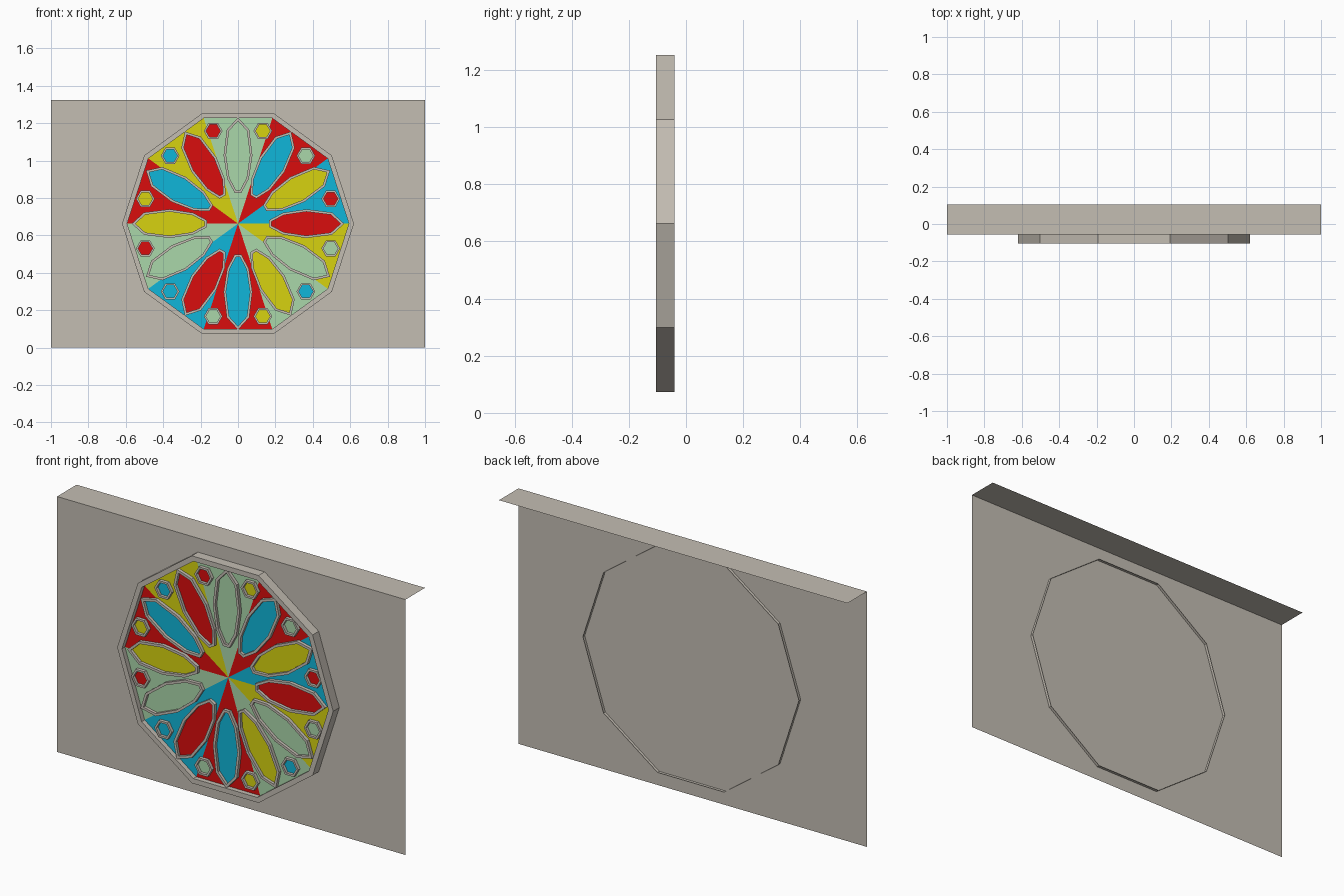
import bpy
import math
from mathutils import Vector

if "Cube" in bpy.data.objects:
    bpy.data.objects.remove(bpy.data.objects["Cube"])

CENTRE_Z = 0.663
WALL_Y, GLASS_Y, FRONT_Y = -0.055, -0.08, -0.105


def material(name, rgb):
    m = bpy.data.materials.new(name)
    m.diffuse_color = (*rgb, 1)
    m.use_nodes = True
    m.node_tree.nodes["Principled BSDF"].inputs["Base Color"].default_value = m.diffuse_color
    return m


STONE = material("stone grey", (0.55, 0.51, 0.45))
GLASS = {
    "r": material("red glass", (0.70, 0.004, 0.004)),
    "b": material("blue glass", (0.005, 0.47, 0.70)),
    "y": material("yellow glass", (0.68, 0.65, 0.005)),
    "g": material("pale green glass", (0.40, 0.68, 0.40)),
}


def make(name, verts, faces, mats, indices=None):
    me = bpy.data.meshes.new(name)
    me.from_pydata(verts, [], faces)
    for m in mats:
        me.materials.append(m)
    if indices:
        for p, i in zip(me.polygons, indices):
            p.material_index = i
    ob = bpy.data.objects.new(name, me)
    bpy.context.collection.objects.link(ob)
    return ob


def ngon(n, r, c=(0, 0)):
    return [(c[0] + r * math.cos(math.tau * i / n),
             c[1] + r * math.sin(math.tau * i / n)) for i in range(n)]


def inset(pts, w):
    """Move each side of a convex counter-clockwise outline inward by w."""
    out, n = [], len(pts)
    for i in range(n):
        p = Vector(pts[i])
        a = (p - Vector(pts[i - 1])).normalized()
        b = (Vector(pts[(i + 1) % n]) - p).normalized()
        na, nb = Vector((-a.y, a.x)), Vector((-b.y, b.x))
        out.append(tuple(p + (na + nb) * (w / (1 + na.dot(nb)))))
    return out


def at(pts, y):
    return [(x, y, CENTRE_Z + z) for x, z in pts]


def frame(name, outer, w, front, outer_back, inner_back):
    """Raised rim: front band, outer sides and inner sides."""
    inner, n = inset(outer, w), len(outer)
    verts = at(outer, outer_back) + at(outer, front) + at(inner, front) + at(inner, inner_back)
    faces = []
    for k in range(3):
        for i in range(n):
            j = (i + 1) % n
            faces.append((k * n + n + i, k * n + i, k * n + j, k * n + n + j))
    make(name, verts, faces, [STONE])
    return inner


def pane(name, outline, colour):
    make(name, at(outline, GLASS_Y - 0.002), [list(range(len(outline)))], [GLASS[colour]])


# Wall sheet and top ledge
make("wall", [(-1, WALL_Y, 0), (1, WALL_Y, 0), (1, WALL_Y, 1.325), (-1, WALL_Y, 1.325)],
     [(0, 1, 2, 3)], [STONE])
make("top_ledge", [(-1, WALL_Y, 1.325), (1, WALL_Y, 1.325), (1, 0.105, 1.325), (-1, 0.105, 1.325)],
     [(0, 1, 2, 3)], [STONE])

# Ten-sided window rim and coloured background wedges
inner = frame("window_rim", ngon(10, 0.62), 0.026, FRONT_Y, -0.04, GLASS_Y)
keys = list(GLASS)
wedge_colours = "brgyrgbrgy"
make("glass_wedges", at([(0, 0)] + inner, GLASS_Y),
     [(0, i + 1, (i + 1) % 10 + 1) for i in range(10)],
     list(GLASS.values()), [keys.index(c) for c in wedge_colours])

# Petals (radius, half width), counter-clockwise from 0 degrees
half = [(0.502, 0.06), (0.365, 0.077), (0.24, 0.058), (0.165, 0.018)]
petal = [(0.568, 0)] + half + [(r, -w) for r, w in reversed(half)]
for i, colour in enumerate("rybgrbygrbyg"):
    a = i * math.tau / 12
    c, s = math.cos(a), math.sin(a)
    outline = [(r * c - w * s, r * s + w * c) for r, w in petal]
    pane(f"petal_glass_{i}", frame(f"petal_rim_{i}", outline, 0.013, -0.097, GLASS_Y, GLASS_Y), colour)

# Small hexagons between the petals
for i, colour in enumerate("rgyrbyrbgybg"):
    a = (i + 0.5) * math.tau / 12
    outline = ngon(6, 0.05, (0.513 * math.cos(a), 0.513 * math.sin(a)))
    pane(f"hexagon_glass_{i}", frame(f"hexagon_rim_{i}", outline, 0.01, -0.097, GLASS_Y, GLASS_Y), colour)
